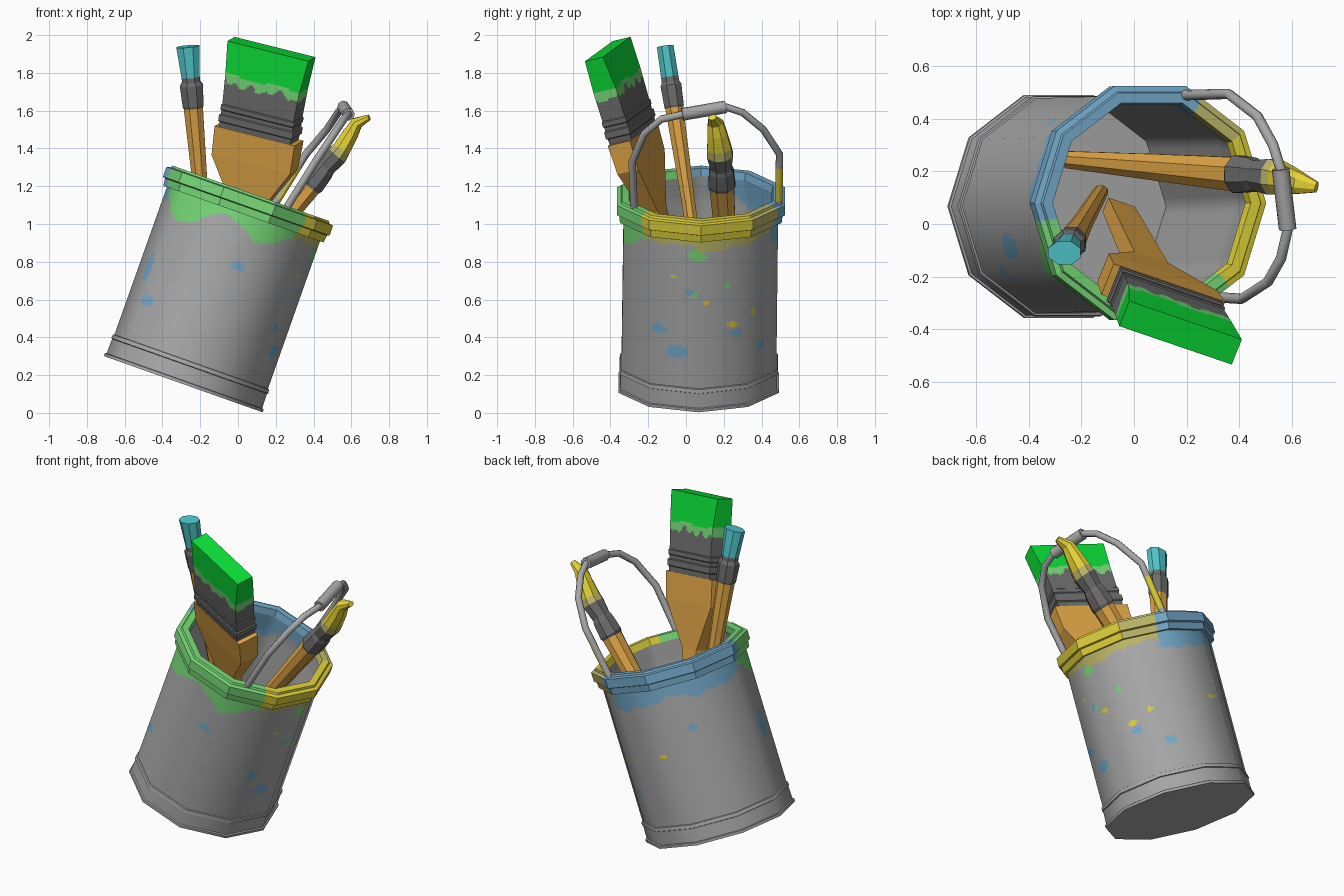
import bpy, bmesh
from math import sin, cos, pi, atan2, degrees, ceil, hypot, radians, exp
from mathutils import Vector as V

if "Cube" in bpy.data.objects:
    bpy.data.objects.remove(bpy.data.objects["Cube"])

def srgb(h):
    c = [int(h[i:i + 2], 16) / 255 for i in (0, 2, 4)]
    return [x / 12.92 if x < .04 else ((x + .055) / 1.055) ** 2.4 for x in c] + [1]

MATS = {}
for n, h in dict(metal_grey="A8A8A8", can_blue="74AACB", can_green="78DA78", can_yellow="E0D23A",
                 can_olive="BDB768", wood="E0A546", ferrule_grey="6C6C6C", bristle_green="0ADC36",
                 bristle_teal="50C6CA", bristle_yellow="F0DC38").items():
    MATS[n] = bpy.data.materials.new(n)
    MATS[n].diffuse_color = srgb(h)

def ngon(n, off=0):
    return [(cos(2 * pi * i / n + off), sin(2 * pi * i / n + off)) for i in range(n)]

RECT = [(-.5, -.5), (.5, -.5), (.5, .5), (-.5, .5)]

def loft(name, rings, outline, paint, sub=1, step=0, caps=(1, 1), smooth=30):
    """Skin rings (centre, u, v, ru, rv); paint(face centre, ring number) gives a colour name."""
    n = len(outline)
    pts = [tuple(outline[i][k] + (outline[(i + 1) % n][k] - outline[i][k]) * j / sub for k in (0, 1))
           for i in range(n) for j in range(sub)]
    bm = bmesh.new()
    rows, seg = [], []
    for i, r in enumerate(rings):
        q = rings[min(i + 1, len(rings) - 1)]
        m = max(1, ceil((q[0] - r[0]).length / step)) if step else 1
        for j in range(m):
            a, b = 1 - j / m, j / m
            c, u, v, ru, rv = [x * a + y * b for x, y in zip(r, q)]
            rows.append([bm.verts.new(c + u * (p[0] * ru) + v * (p[1] * rv)) for p in pts])
            seg.append(i)
    slots = []
    def face(vs, i):
        f = bm.faces.new(vs)
        col = paint(f.calc_center_median(), i)
        if col not in slots:
            slots.append(col)
        f.material_index = slots.index(col)
    k = len(pts)
    for a, b, i in zip(rows, rows[1:], seg):
        for j in range(k):
            face((a[j], a[(j + 1) % k], b[(j + 1) % k], b[j]), i)
    if caps[0]:
        face(rows[0][::-1], 0)
    if caps[1]:
        face(rows[-1], len(rings) - 2)
    me = bpy.data.meshes.new(name)
    bm.to_mesh(me)
    bm.free()
    for s in slots:
        me.materials.append(MATS[s])
    ob = bpy.data.objects.new(name, me)
    bpy.context.collection.objects.link(ob)
    if smooth:
        bpy.ops.object.select_all(action='DESELECT')
        ob.select_set(True)
        bpy.context.view_layer.objects.active = ob
        bpy.ops.object.shade_smooth_by_angle(angle=radians(smooth))
    return ob

def path_rings(pts, hint):
    """Rings along a path of (x, y, z, ru, rv); hint sets the u direction."""
    P = [V(p[:3]) for p in pts]
    out = []
    for i, p in enumerate(pts):
        t = (P[min(i + 1, len(P) - 1)] - P[max(i - 1, 0)]).normalized()
        u = (V(hint) - t * t.dot(V(hint))).normalized()
        out.append((P[i], u, t.cross(u), p[3], p[4]))
    return out

# ---- can frame: tilted 19.5 degrees to +x
TILT = radians(19.5)
O, A = V((-.29, .067, .152)), V((sin(TILT), .012, cos(TILT)))
U, W = V((cos(TILT), 0, -sin(TILT))), V((0, 1, 0))

def can_rings(profile):
    return [(O + A * s, U, W, r, r) for r, s in profile]

def local(c):
    d = c - O
    s = d.dot(A)
    d = d - A * s
    return degrees(atan2(d.dot(W), d.dot(U))), s

def rim_colour(c, i=0):
    th = local(c)[0]
    if -45 <= th < 36:
        return "can_yellow"
    if 36 <= th < 64:
        return "can_olive"
    return "can_blue" if th >= 64 or th < -171 else "can_green"

# paint spots: angle, height, half width, half height, colour
SPOTS = [(-157, .52, .05, .085, "can_blue"), (-141, .35, .05, .028, "can_blue"),
         (-81, .68, .042, .022, "can_blue"), (-31, .44, .04, .03, "can_blue"),
         (-17, .32, .065, .035, "can_blue"), (52, .315, .04, .025, "can_blue"),
         (-8, .66, .03, .015, "can_blue"), (130, .68, .035, .02, "can_blue"),
         (28, .42, .035, .02, "can_blue"), (25, .47, .028, .014, "can_yellow"),
         (42, .52, .02, .014, "can_yellow"), (4, .605, .02, .012, "can_yellow"),
         (-20, .74, .018, .01, "can_yellow"), (100, .55, .025, .014, "can_yellow"),
         (-5, .65, .025, .016, "can_green"), (21, .69, .02, .018, "can_green"),
         (-3, .87, .05, .03, "can_green")]

def body_colour(c, i):
    th, s = local(c)
    for a, h, w, k, col in SPOTS:
        if hypot(radians(th - a) * .42 / w, (s - h) / k) < 1:
            return col
    col = rim_colour(c)
    t = radians(th)
    wave = .5 * sin(5 * t + .6) + .3 * sin(11 * t) + .2 * sin(23 * t + 1)
    bump = lambda a, w: exp(-((th - a) / w) ** 2)
    depth = dict(can_green=.04 + .09 * bump(-74, 15) + .11 * bump(-138, 24) + .02 * wave,
                 can_blue=.09 + .035 * wave).get(col, .05 + .03 * wave)
    if s > .96 - depth:
        return "can_olive" if col == "can_yellow" else col
    return "metal_grey"

def inside_colour(c, i):
    th, s = local(c)
    return "can_blue" if 64 < th < 175 and s > .9 + .07 * sin(radians(th) * 5) else "metal_grey"

TEN = ngon(10)
grey = lambda c, i: "metal_grey"
loft("can_base_band", can_rings([(.446, 0), (.446, .016), (.437, .019), (.435, .10), (.441, .103),
                                 (.438, .124), (.429, .127)]), TEN, grey, caps=(1, 0), smooth=40)
body = loft("can_body", can_rings([(.431, .12), (.43, .96)]), TEN, body_colour, 16, .012, (0, 0), 180)
# rounded shading on the ten-sided wall
an = A.normalized()
nrm = []
for v in body.data.vertices:
    d = v.co - O
    nrm.append((d - an * d.dot(an)).normalized())
body.data.normals_split_custom_set_from_vertices(nrm)

loft("can_rim", can_rings([(.43, .955), (.45, .955), (.455, .995), (.468, 1.0), (.468, 1.055),
                           (.445, 1.06), (.44, 1.072), (.40, 1.072), (.392, 1.03)]),
     TEN, rim_colour, 8, 0, (0, 0), 0)
loft("can_inside", can_rings([(.395, 1.04), (.41, .9), (.42, .05)]), TEN, inside_colour, 8, .03, (0, 1), 40)

# ---- wire handle with grip, yellow smear on the outer side of the back end
R = .02
wire = [(.26, -.275, 1.09), (.41, -.285, 1.33), (.51, -.22, 1.48), (.56, -.13, 1.555), (.585, -.02, 1.58),
        (.558, .21, 1.62), (.53, .3, 1.59), (.47, .41, 1.5), (.36, .495, 1.37), (.316, .494, 1.3),
        (.21, .491, 1.13), (.19, .49, 1.1)]
loft("can_handle", path_rings([p + (R, R) for p in wire], (.8, 0, -.58)), ngon(8),
     lambda c, i: "can_yellow" if i == 9 and c.x * .8 - c.z * .58 > -.497 else "metal_grey", 1, 0, (1, 1), 50)
loft("handle_grip", path_rings([p + (.034, .034) for p in wire[4:6]], (.8, 0, -.58)), ngon(8), grey, smooth=50)

# ---- wide green brush
BC = V((.11, -.28, 1.47))
BA = V((.14, -.28, .95)).normalized()
BW = V((.92, -.314, -.23)).normalized()
BT = BA.cross(BW)

def flat_rings(profile):
    return [(BC + BA * s, BW, BT, w, t) for s, w, t in profile]

def green_colour(c, i):
    d = c - BC
    s, w = d.dot(BA), d.dot(BW) * 30 + d.dot(BT) * 9
    edge = .305 + .008 * sin(w * .7) + .004 * sin(w * 2.3)
    if s > edge:
        return "bristle_green"
    return "can_green" if s > edge - .045 - .025 * sin(w * 1.9) * sin(w * .6) else "ferrule_grey"

loft("wide_brush_wood", flat_rings([(-1.2, .11, .06), (-.42, .14, .08), (-.15, .45, .12), (.01, .46, .13)]),
     RECT, lambda c, i: "wood", smooth=0)
loft("wide_brush_head", flat_rings([(.0, .40, .125), (.04, .41, .13), (.045, .425, .142), (.08, .425, .142),
                                    (.085, .41, .13), (.105, .41, .13), (.11, .42, .138), (.135, .42, .138),
                                    (.14, .41, .13), (.3, .425, .13), (.48, .465, .105)]),
     RECT, green_colour, 36, .012, smooth=0)

# ---- thin teal brush
TOP, TA = V((-.265, -.11, 1.94)), V((-.065, -.11, .74)).normalized()
teal = [(1.6, .03, .025), (.75, .042, .04), (.33, .055, .052), (.32, .06, .056), (.21, .066, .06),
        (.19, .052, .05), (.165, .052, .05), (.0, .067, .048)]
loft("thin_brush", path_rings([tuple(TOP - TA * d) + (a, b) for d, a, b in teal], (1, 0, 0)), ngon(8, pi / 8),
     lambda c, i: "wood" if i < 2 else "ferrule_grey" if i < 6 else "bristle_teal", smooth=0)

# ---- yellow brush with bent bristles (u is sideways, v is in the bend plane)
yellow = [(-.25, .245, .40, .035, .035), (.1, .215, .84, .055, .045), (.385, .19, 1.195, .07, .058),
          (.395, .19, 1.21, .077, .068), (.45, .187, 1.28, .07, .062), (.465, .186, 1.30, .06, .056),
          (.525, .18, 1.365, .074, .06), (.55, .176, 1.40, .07, .052), (.595, .166, 1.475, .056, .045),
          (.63, .156, 1.535, .045, .034), (.695, .14, 1.565, .022, .016)]
loft("bent_brush", path_rings(yellow, (0, 1, 0)), ngon(8, pi / 8),
     lambda c, i: "wood" if i < 2 else "ferrule_grey" if i < 6 else "can_olive" if i == 6 else "bristle_yellow",
     smooth=0)

for m in bpy.data.materials:
    if m.users and not m.is_grease_pencil:
        m.use_nodes = True
        m.node_tree.nodes["Principled BSDF"].inputs["Base Color"].default_value = m.diffuse_color
